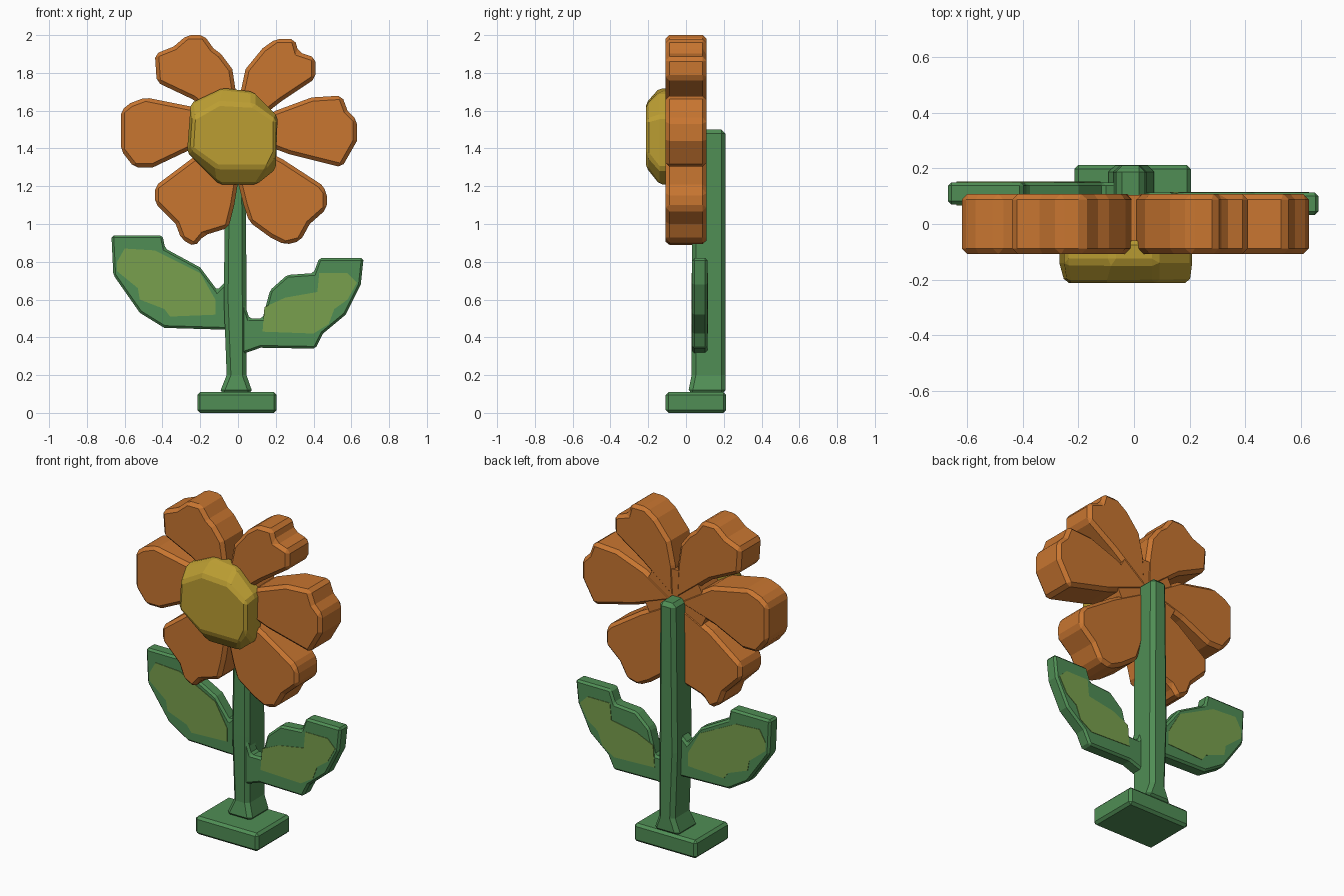
import bpy
import bmesh

default = bpy.data.objects.get("Cube")
if default:
    bpy.data.objects.remove(default, do_unlink=True)


def make_material(name, red, green, blue):
    mat = bpy.data.materials.new(name)
    mat.use_nodes = True
    colour = (red, green, blue, 1)
    mat.diffuse_color = colour
    mat.node_tree.nodes["Principled BSDF"].inputs["Base Color"].default_value = colour
    return mat


orange = make_material("petal orange", .58, .18, .03)
yellow = make_material("centre yellow", .5, .34, .032)
green = make_material("stem green", .08, .27, .09)
light_green = make_material("leaf light green", .19, .35, .075)


def loft(name, rings, material, bevel=0.0):
    """Join matching rings of 3D points into a closed solid."""
    bm = bmesh.new()
    loops = [[bm.verts.new(point) for point in ring] for ring in rings]
    count = len(loops[0])
    for first, second in zip(loops, loops[1:]):
        for i in range(count):
            j = (i + 1) % count
            bm.faces.new((first[i], first[j], second[j], second[i]))
    bm.faces.new(loops[0])
    bm.faces.new(loops[-1])
    bmesh.ops.recalc_face_normals(bm, faces=bm.faces)
    mesh = bpy.data.meshes.new(name)
    bm.to_mesh(mesh)
    bm.free()
    mesh.materials.append(material)
    obj = bpy.data.objects.new(name, mesh)
    bpy.context.collection.objects.link(obj)
    if bevel:
        mod = obj.modifiers.new("soft edges", "BEVEL")
        mod.width = bevel
        mod.segments = 1
        mod.limit_method = "ANGLE"
    return obj


def upright(outline, y):
    """Place a front outline (x, z) at depth y."""
    return [(x, y, z) for x, z in outline]


def slab(name, outline, front, back, material, bevel=0.0):
    return loft(name, [upright(outline, front), upright(outline, back)], material, bevel)


def flat_rect(left, right, front, back, z):
    return [(left, front, z), (right, front, z), (right, back, z), (left, back, z)]


# Petals: each outline runs from the flower middle out around the ragged tip
middle = (0, 1.47)
petals = {
    "upper_right_petal": [(-.01, 1.69), (-.03, 1.82), (-.09, 1.9), (-.13, 1.93), (-.18, 2),
                          (-.27, 2), (-.34, 1.94), (-.44, 1.9), (-.43, 1.75), (-.24, 1.66)],
    "upper_left_petal": [(.01, 1.68), (.04, 1.82), (.13, 1.93), (.2, 1.98), (.3, 1.98),
                         (.32, 1.91), (.41, 1.88), (.41, 1.77), (.23, 1.65)],
    "left_petal": [(.2, 1.6), (.39, 1.67), (.55, 1.68), (.58, 1.6), (.63, 1.55),
                   (.63, 1.44), (.55, 1.3), (.27, 1.37)],
    "lower_left_petal": [(.24, 1.34), (.44, 1.21), (.47, 1.17), (.47, 1.08), (.38, 1),
                         (.33, .91), (.25, .89), (.17, .93), (.06, 1.01), (.03, 1.1), (0, 1.22)],
    "lower_right_petal": [(-.24, 1.35), (-.44, 1.2), (-.44, 1.11), (-.33, 1), (-.3, .92),
                          (-.23, .88), (-.18, .94), (-.05, .98), (-.02, 1.1), (0, 1.22)],
    "right_petal": [(-.24, 1.62), (-.49, 1.67), (-.57, 1.64), (-.62, 1.6), (-.62, 1.39),
                    (-.55, 1.3), (-.45, 1.3), (-.26, 1.39)],
}
for name, outline in petals.items():
    slab(name, [middle] + outline, -.108, .108, orange, .02)

# Hub that joins the petals behind the flower centre
hub = [(.23, 1.47), (.13, 1.66), (-.13, 1.66), (-.23, 1.47), (-.13, 1.27), (.13, 1.27)]
slab("petal_hub", hub, -.104, .104, orange)

# Flower centre: a faceted dome with a flat face
face = [(-.25, 1.4), (-.11, 1.3), (.16, 1.3), (.2, 1.38),
        (.2, 1.55), (.08, 1.63), (-.1, 1.64), (-.24, 1.56)]
rim = [(-.27, 1.38), (-.1, 1.21), (.1, 1.21), (.2, 1.29),
       (.21, 1.57), (.08, 1.7), (-.08, 1.72), (-.25, 1.64)]
loft("flower_centre", [upright(face, -.212), upright(rim, -.14), upright(rim, -.06)], yellow, .015)

# Stem with a flared foot
loft("stem", [flat_rect(-.1, .08, .01, .21, .1),
              flat_rect(-.06, .045, .03, .21, .2),
              flat_rect(-.075, .045, .03, .21, .6),
              flat_rect(-.065, .04, .035, .21, 1.5)], green, .022)

# Base plate
loft("base", [flat_rect(-.215, .205, -.108, .213, 0),
              flat_rect(-.215, .205, -.108, .213, .11)], green, .015)

# Leaves, each with a light patch on both faces
leaves = {
    "right_leaf": (.07, [(-.67, .94), (-.4, .94), (-.385, .87), (-.2, .77), (-.11, .65),
                         (-.05, .71), (-.05, .44), (-.39, .45), (-.52, .53), (-.59, .63),
                         (-.66, .73)],
                   [(-.64, .8), (-.6, .87), (-.44, .86), (-.2, .74), (-.12, .6), (-.12, .52),
                    (-.36, .51), (-.39, .55), (-.52, .6), (-.53, .66), (-.64, .75)]),
    "left_leaf": (.033, [(.02, .31), (.12, .345), (.41, .34), (.45, .42), (.57, .52),
                         (.65, .68), (.665, .82), (.43, .82), (.4, .74), (.26, .73),
                         (.17, .65), (.13, .5), (.06, .5), (.02, .62)],
                  [(.13, .43), (.14, .56), (.25, .61), (.42, .64), (.43, .74), (.58, .74),
                   (.63, .69), (.58, .6), (.51, .55), (.48, .47), (.4, .42)]),
}
for name, (front, blade, patch) in leaves.items():
    back = front + .08
    slab(name, blade, front, back, green, .012)
    for side, y in (("front", front), ("back", back)):
        slab(f"{name}_{side}_patch", patch, y - .003, y + .003, light_green)
